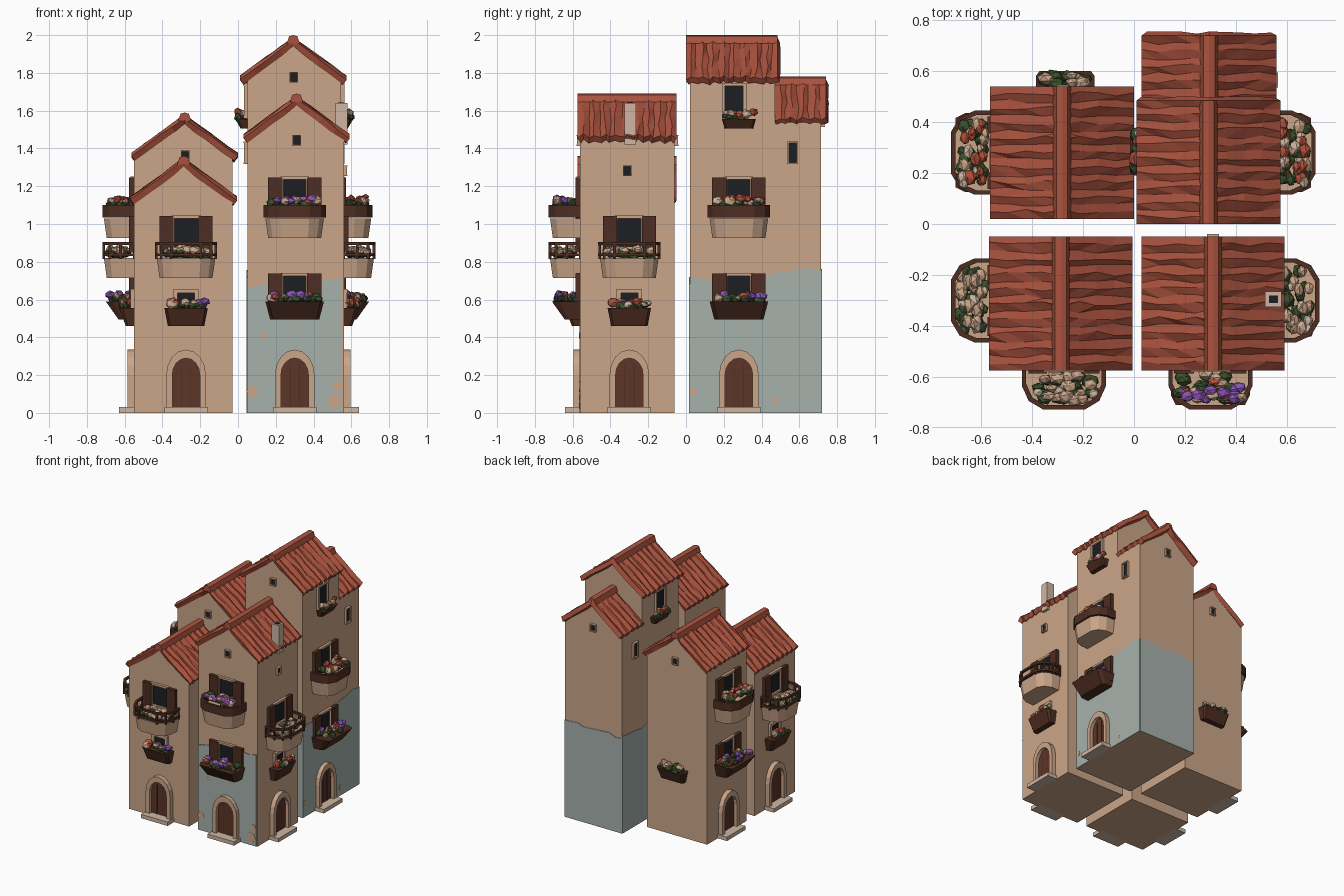
import bpy, bmesh, math, random
from mathutils import Matrix, Vector

random.seed(4)
if "Cube" in bpy.data.objects:
    bpy.data.objects.remove(bpy.data.objects["Cube"])


def material(name, r, g, b):
    m = bpy.data.materials.new(name)
    m.use_nodes = True
    m.diffuse_color = (r, g, b, 1)
    m.node_tree.nodes["Principled BSDF"].inputs["Base Color"].default_value = (r, g, b, 1)
    return m


PLASTER = material("tan plaster", 0.60, 0.38, 0.25)
BLUE = material("faded blue paint", 0.38, 0.44, 0.41)
TILE = material("terracotta", 0.40, 0.085, 0.048)
DOOR = material("door wood", 0.11, 0.035, 0.02)
WOOD = material("dark wood", 0.075, 0.026, 0.015)
GLASS = material("dark glass", 0.012, 0.013, 0.016)
LEAF = material("leaf green", 0.045, 0.08, 0.027)
PURPLE = material("purple blossom", 0.26, 0.09, 0.45)
RED = material("red blossom", 0.45, 0.08, 0.04)
STONE = material("pale stone", 0.62, 0.47, 0.36)


def finish(name, bm, mat, frame):
    bmesh.ops.recalc_face_normals(bm, faces=bm.faces)
    me = bpy.data.meshes.new(name)
    bm.to_mesh(me)
    bm.free()
    me.transform(frame)
    me.materials.append(mat)
    ob = bpy.data.objects.new(name, me)
    bpy.context.collection.objects.link(ob)
    return ob


def loft(name, loop_a, loop_b, mat, frame):
    """Solid between two matching outlines."""
    bm = bmesh.new()
    a = [bm.verts.new(p) for p in loop_a]
    b = [bm.verts.new(p) for p in loop_b]
    bm.faces.new(a)
    bm.faces.new(b)
    for i in range(len(a)):
        j = (i + 1) % len(a)
        bm.faces.new((a[i], a[j], b[j], b[i]))
    return finish(name, bm, mat, frame)


def upright(name, outline, y0, y1, mat, frame):
    return loft(name, [(x, y0, z) for x, z in outline], [(x, y1, z) for x, z in outline], mat, frame)


def block(name, x0, x1, y0, y1, z0, z1, mat, frame):
    return upright(name, [(x0, z0), (x1, z0), (x1, z1), (x0, z1)], y0, y1, mat, frame)


def facing(x, y, turn):
    """Frame on a wall: local -y points out of the wall."""
    return Matrix.Translation((x, y, 0)) @ Matrix.Rotation(math.radians(turn), 4, "Z")


# Plants: faceted clumps, one mesh per colour
def plants(name, half, y0, y1, z, count, frame, colours):
    for label, mat, share, lift in colours:
        bm = bmesh.new()
        for i in range(max(2, int(count * share))):
            r = random.uniform(0.017, 0.03)
            at = Vector((random.uniform(-half, half), random.uniform(y0, y1), z + lift + random.uniform(0, 0.015)))
            spin = Matrix.Rotation(random.random() * 3, 4, "X") @ Matrix.Diagonal((1.2, 1, 0.8, 1))
            bmesh.ops.create_icosphere(bm, subdivisions=1, radius=r, matrix=Matrix.Translation(at) @ spin)
        finish(name + "_" + label, bm, mat, frame)


def mix(flower, second):
    return [("leaves", LEAF, 0.9, 0), ("blossoms", flower, 0.4, 0.02),
            ("pale_blossoms", PLASTER, 0.3, 0.012), ("extra_blossoms", second, 0.2, 0.012)]


def planter(name, half, depth, z0, z1, frame, colours):
    def ring(w, d, z):
        return [(-w, 0, z), (w, 0, z), (w, -d * 0.75, z), (w * 0.88, -d, z), (-w * 0.88, -d, z), (-w, -d * 0.75, z)]
    loft(name, ring(half * 0.84, depth * 0.55, z0), ring(half, depth, z1), WOOD, frame)
    plants(name, half * 0.85, -depth * 0.85, -0.02, z1 + 0.005, int(half * 110), frame, colours)


def window(name, x, half, z0, z1, frame, trim=0.016, shutters=0):
    block(name + "_glass", x - half, x + half, 0.01, -0.006, z0, z1, GLASS, frame)
    for s in (-1, 1):
        a, b = sorted((x + s * half, x + s * (half + trim)))
        block(name + "_jamb", a, b, 0.01, -0.018, z0, z1, PLASTER, frame)
        if shutters:
            a, b = sorted((x + s * (half + 0.004), x + s * (half + shutters)))
            block(name + "_shutter", a, b, 0, -0.026, z0 - 0.03, z1 + 0.012, WOOD, frame)
    for z in (z0 - trim, z1):
        block(name + "_lintel", x - half - trim, x + half + trim, 0.01, -0.02, z, z + trim, PLASTER, frame)


def arch(half, spring, rise):
    steps = 8
    pts = [(-half, 0.02)]
    for i in range(steps + 1):
        t = math.pi * (1 - i / steps)
        pts.append((half * math.cos(t), spring + rise * math.sin(t)))
    return pts + [(half, 0.02)]


def doorway(name, frame):
    inner, outer = arch(0.073, 0.2, 0.09), arch(0.105, 0.2, 0.135)
    upright(name + "_door", inner, 0.005, -0.009, DOOR, frame)
    upright(name + "_surround", outer + inner[::-1], 0.01, -0.035, PLASTER, frame)
    for x in (-0.025, 0.025):
        block(name + "_door_groove", x - 0.002, x + 0.002, 0, -0.011, 0.03, 0.26, WOOD, frame)
    block(name + "_step", -0.115, 0.115, 0.02, -0.08, 0, 0.03, STONE, frame)


def plan(half, depth, z):
    right = [(half, 0, z), (half, -depth * 0.45, z), (half * 0.84, -depth * 0.8, z), (half * 0.5, -depth, z)]
    return right + [(-x, y, h) for x, y, h in right[::-1]]


def balcony(name, z, frame, rail, colours):
    loft(name + "_balcony", plan(0.14, 0.145, z), plan(0.155, 0.16, z + 0.105), PLASTER, frame)
    # dark railing: low band, top band and posts
    bands = [(0.115, 0.13), (0.175, 0.19)] if rail else [(0.11, 0.175)]
    for lo, hi in bands:
        bm = bmesh.new()
        loops = [[bm.verts.new(p) for p in plan(w, w + 0.003, z + h)]
                 for w, h in ((0.165, lo), (0.165, hi), (0.148, hi), (0.148, lo))]
        for k in range(4):
            a, b = loops[k], loops[(k + 1) % 4]
            for i in range(len(a) - 1):
                bm.faces.new((a[i], a[i + 1], b[i + 1], b[i]))
        finish(name + "_railing", bm, WOOD, frame)
    if rail:
        for x, y, h in plan(0.157, 0.16, z):
            block(name + "_post", x - 0.007, x + 0.007, y - 0.007, y + 0.007, z + 0.1, z + 0.185, WOOD, frame)
    top = z + (0.12 if rail else 0.175)
    plants(name + "_balcony", 0.12, -0.135, -0.03, top, 26, frame, colours)


# Two facade layouts that repeat around the houses
def tall_facade(name, frame, low, high):
    doorway(name, frame)
    window(name + "_lower_window", 0, 0.06, 0.565, 0.725, frame, shutters=0.082)
    planter(name + "_lower_planter", 0.155, 0.15, 0.495, 0.59, frame, low)
    window(name + "_upper_window", 0, 0.06, 1.08, 1.235, frame, shutters=0.082)
    balcony(name, 0.925, frame, False, high)


def short_facade(name, frame, low, high):
    doorway(name, frame)
    window(name + "_lower_window", 0, 0.045, 0.545, 0.635, frame, trim=0.022)
    planter(name + "_lower_planter", 0.115, 0.08, 0.46, 0.555, frame, low)
    window(name + "_upper_window", 0, 0.062, 0.88, 1.03, frame, shutters=0.078)
    balcony(name, 0.715, frame, True, high)


# Rippled tile roof with a ridge cap, over a gabled wall block
def house(name, wall, roof, ridge):
    x0, x1, y0, y1 = roof
    mid, half = (x0 + x1) / 2, (x1 - x0) / 2
    drop, base = 0.205, ridge - 0.02

    def slope(x):
        return base - drop * abs(x - mid) / half
    bm = bmesh.new()
    rows, cols = max(8, int((y1 - y0) / 0.028)), 8
    grid = []
    for i in range(rows + 1):
        line = []
        for j in range(cols + 1):
            x = x0 + (x1 - x0) * j / cols
            y = y0 + (y1 - y0) * i / rows
            if 0 < i < rows:
                y += random.uniform(-0.009, 0.009)
            z = slope(x) + (0.011 if i % 2 else -0.011) * random.uniform(0.2, 1.2)
            line.append(bm.verts.new((x, y, z)))
        grid.append(line)
    for i in range(rows):
        for j in range(cols):
            bm.faces.new((grid[i][j], grid[i][j + 1], grid[i + 1][j + 1], grid[i + 1][j]))
    bmesh.ops.triangulate(bm, faces=bm.faces)
    tiles = finish(name + "_roof_tiles", bm, TILE, Matrix())
    mod = tiles.modifiers.new("thickness", "SOLIDIFY")
    mod.thickness, mod.offset = 0.035, -1
    cap = [(mid - 0.035, base - 0.025), (mid + 0.035, base - 0.025), (mid + 0.022, ridge - 0.006),
           (mid, ridge), (mid - 0.022, ridge - 0.006)]
    upright(name + "_ridge_cap", cap, y0, y1, TILE, Matrix())
    a, b, c, d = wall
    gable = [(a, 0), (b, 0), (b, slope(b) - 0.03), (mid, base - 0.03), (a, slope(a) - 0.03)]
    upright(name + "_walls", gable, c, d, PLASTER, Matrix())


def paint(name, x0, x1, z0, z1, frame):
    """Faded paint on the lower wall with a ragged upper edge."""
    n = 9
    top = [(x1 + (x0 - x1) * i / n, z1 + (z0 - z1) * i / n + random.uniform(-0.02, 0.02)) for i in range(n + 1)]
    upright(name, [(x0, 0), (x1, 0)] + top, 0.002, -0.004, BLUE, frame)


house("front_left", (-0.55, -0.03, -0.56, -0.06), (-0.57, -0.005, -0.575, -0.05), 1.36)
house("front_right", (0.05, 0.56, -0.56, -0.06), (0.03, 0.59, -0.575, -0.05), 1.69)
house("back_left", (-0.55, -0.03, 0.04, 0.525), (-0.565, 0, 0.02, 0.54), 1.59)
house("back_right", (0.05, 0.545, 0.02, 0.47), (0.01, 0.575, 0, 0.485), 2.0)
house("back_annex", (0.05, 0.545, 0.45, 0.715), (0.03, 0.56, 0.47, 0.74), 1.78)

# Facades
purple, red = mix(PURPLE, RED), mix(RED, STONE)
short_facade("front_left_front", facing(-0.275, -0.56, 0), purple, mix(PLASTER, STONE))
short_facade("front_left_side", facing(-0.55, -0.3, -90), red, mix(PLASTER, STONE))
tall_facade("front_right_front", facing(0.3, -0.56, 0), purple, mix(PURPLE, RED))
short_facade("front_right_side", facing(0.56, -0.3, 90), red, mix(PLASTER, STONE))
tall_facade("back_left_side", facing(-0.55, 0.28, -90), purple, red)
right_wall = facing(0.545, 0.28, 90)
left_wall = facing(0.05, 0.28, -90)
tall_facade("back_right_side", right_wall, purple, red)
planter("rear_planter", 0.115, 0.075, 0.44, 0.53, facing(-0.27, 0.525, 180), mix(PLASTER, LEAF))

# Tower windows and small openings
for side, wall in (("right", right_wall), ("left", left_wall)):
    s = 1 if side == "right" else -1
    window("tower_%s_window" % side, -0.025 * s, 0.048, 1.575, 1.73, wall)
    planter("tower_%s_planter" % side, 0.09, 0.065, 1.505, 1.555, wall, red)
    window("annex_%s_window" % side, 0.285 * s, 0.021, 1.325, 1.43, wall, trim=0.008)
vents = [(0.31, -0.56, 0, 1.42), (0.295, 0.02, 0, 1.755), (-0.28, 0.04, 0, 1.34), (0.56, -0.31, 90, 1.26),
         (-0.28, 0.525, 180, 1.34), (0.295, 0.715, 180, 1.52), (0.31, -0.06, 180, 1.42)]
for x, y, turn, z in vents:
    window("vent", 0, 0.017, z, z + 0.045, facing(x, y, turn), trim=0.006)

# Faded paint and bare plaster spots
front = facing(0.3, -0.56, 0)
paint("front_right_paint", -0.25, 0.25, 0.65, 0.71, front)
paint("tower_right_paint", -0.26, 0.435, 0.70, 0.76, right_wall)
paint("tower_left_paint", -0.435, 0.26, 0.76, 0.70, left_wall)
paint("tower_rear_paint", -0.247, 0.247, 0.76, 0.74, facing(0.2975, 0.715, 180))
paint("tower_front_paint", -0.247, 0.247, 0.70, 0.70, facing(0.2975, 0.02, 0))
spots = [(-0.225, 0.11, 0.03, front), (0.21, 0.06, 0.035, front), (0.225, 0.14, 0.025, front),
         (-0.16, 0.41, 0.015, front), (-0.24, 0.11, 0.02, right_wall), (0.2, 0.065, 0.018, right_wall)]
for x, z, r, wall in spots:
    ring = [(x + r * math.cos(k), z + 1.2 * r * math.sin(k)) for k in range(6)]
    upright("bare_plaster_spot", ring, 0, -0.006, PLASTER, wall)

# Chimney
block("chimney", 0.515, 0.58, -0.325, -0.265, 1.42, 1.64, STONE, Matrix())
block("chimney_opening", 0.53, 0.565, -0.31, -0.28, 1.63, 1.643, GLASS, Matrix())
